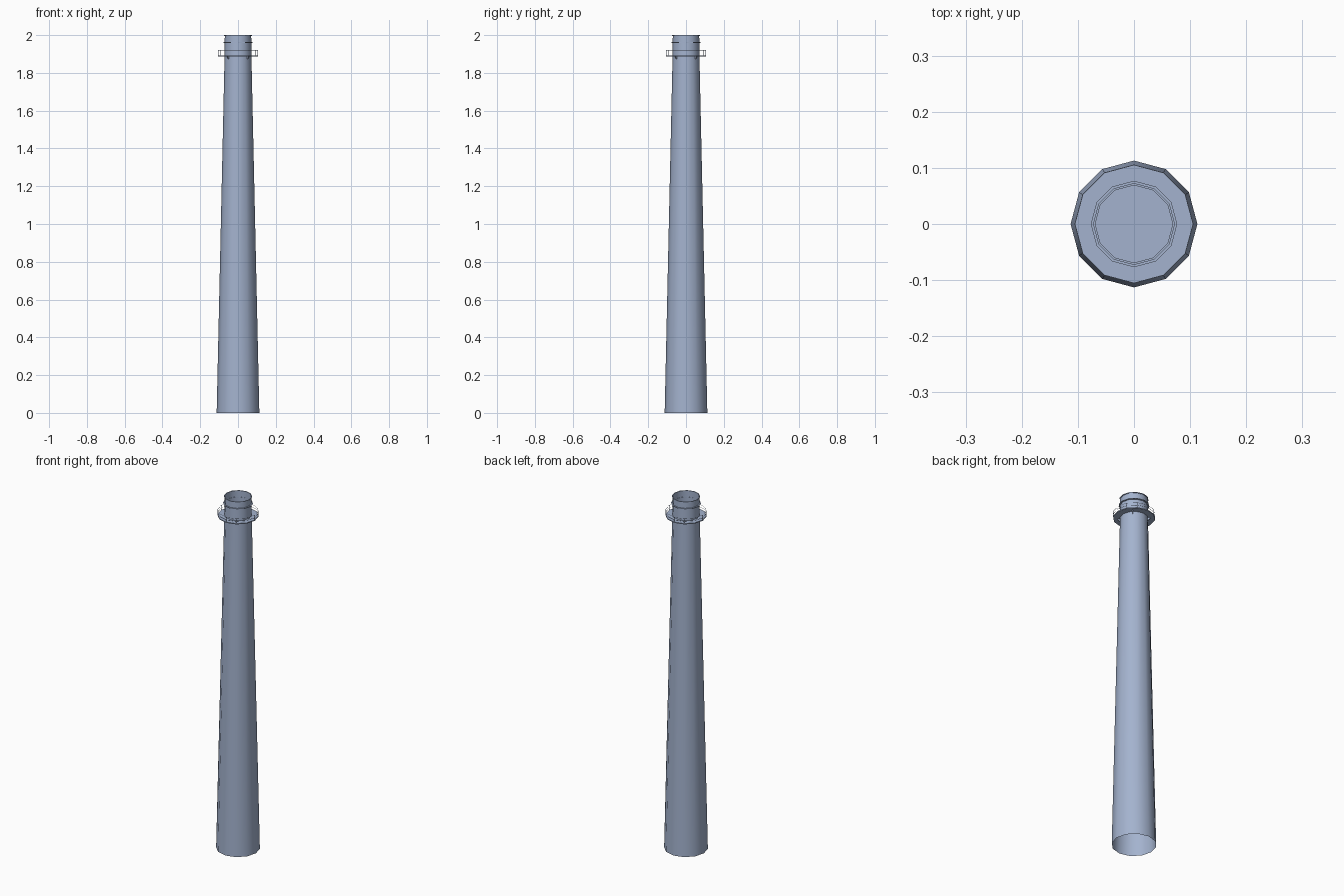
import bpy, bmesh, math

if "Cube" in bpy.data.objects:
    bpy.data.objects.remove(bpy.data.objects["Cube"])

N = 12
steel = bpy.data.materials.new("blue grey steel")
steel.diffuse_color = (0.37, 0.45, 0.62, 1)
steel.use_nodes = True
steel.node_tree.nodes["Principled BSDF"].inputs["Base Color"].default_value = steel.diffuse_color

def ring_pts(r, z):
    return [(r * math.cos(2 * math.pi * i / N), r * math.sin(2 * math.pi * i / N), z) for i in range(N)]

def finish(name, bm, smooth=False):
    bmesh.ops.recalc_face_normals(bm, faces=bm.faces)
    me = bpy.data.meshes.new(name)
    bm.to_mesh(me)
    bm.free()
    me.materials.append(steel)
    ob = bpy.data.objects.new(name, me)
    bpy.context.collection.objects.link(ob)
    if smooth:
        bpy.context.view_layer.objects.active = ob
        ob.select_set(True)
        bpy.ops.object.shade_smooth_by_angle(angle=math.radians(40))
        ob.select_set(False)
    return ob

def lathe(name, profile, closed=False, cap=False, smooth=False):
    """Sweep (radius, height) points around z with N sides."""
    bm = bmesh.new()
    rows = [[bm.verts.new(p) for p in ring_pts(r, z)] for r, z in profile]
    pairs = list(zip(rows, rows[1:])) + ([(rows[-1], rows[0])] if closed else [])
    for a, b in pairs:
        for i in range(N):
            j = (i + 1) % N
            bm.faces.new((a[i], a[j], b[j], b[i]))
    if cap:
        bm.faces.new(rows[0][::-1])
        bm.faces.new(rows[-1])
    return finish(name, bm, smooth)

def band(name, r0, r1, z0, z1):
    return lathe(name, [(r0, z0), (r1, z0), (r1, z1), (r0, z1)], closed=True)

def box(bm, center, size, angle):
    """Box whose local x axis points outward at the given angle."""
    vs = bmesh.ops.create_cube(bm, size=1)["verts"]
    c, s = math.cos(angle), math.sin(angle)
    for v in vs:
        x, y, z = v.co.x * size[0] + center[0], v.co.y * size[1], v.co.z * size[2] + center[1]
        v.co = (x * c - y * s, x * s + y * c, z)

# Open tapered shaft
lathe("chimney_shaft", [(0.113, 0), (0.071, 1.89), (0.070, 2.0)], smooth=True)

# Service platform and top collars
lathe("platform", [(0.106, 1.888), (0.106, 1.893)], cap=True)
band("middle_collar", 0.069, 0.077, 1.959, 1.963)
band("top_collar", 0.069, 0.073, 1.996, 2.0)

# Railing
band("lower_rail", 0.1045, 0.1055, 1.905, 1.906)
band("upper_rail", 0.1045, 0.1055, 1.919, 1.920)
bm = bmesh.new()
for i in range(N):
    box(bm, (0.105, 1.906), (0.001, 0.001, 0.028), 2 * math.pi * i / N)
finish("railing_posts", bm)

# Diagonal brackets under the platform
bm = bmesh.new()
for i in range(4):
    box(bm, (0.076, 1.881), (0.016, 0.004, 0.014), math.pi / 4 + i * math.pi / 2)
    # cut the lower outer edge back to make a gusset
bm.verts.ensure_lookup_table()
for v in bm.verts:
    r = math.hypot(v.co.x, v.co.y)
    if v.co.z < 1.88 and r > 0.08:
        v.co.x *= 0.073 / r
        v.co.y *= 0.073 / r
finish("platform_brackets", bm)
